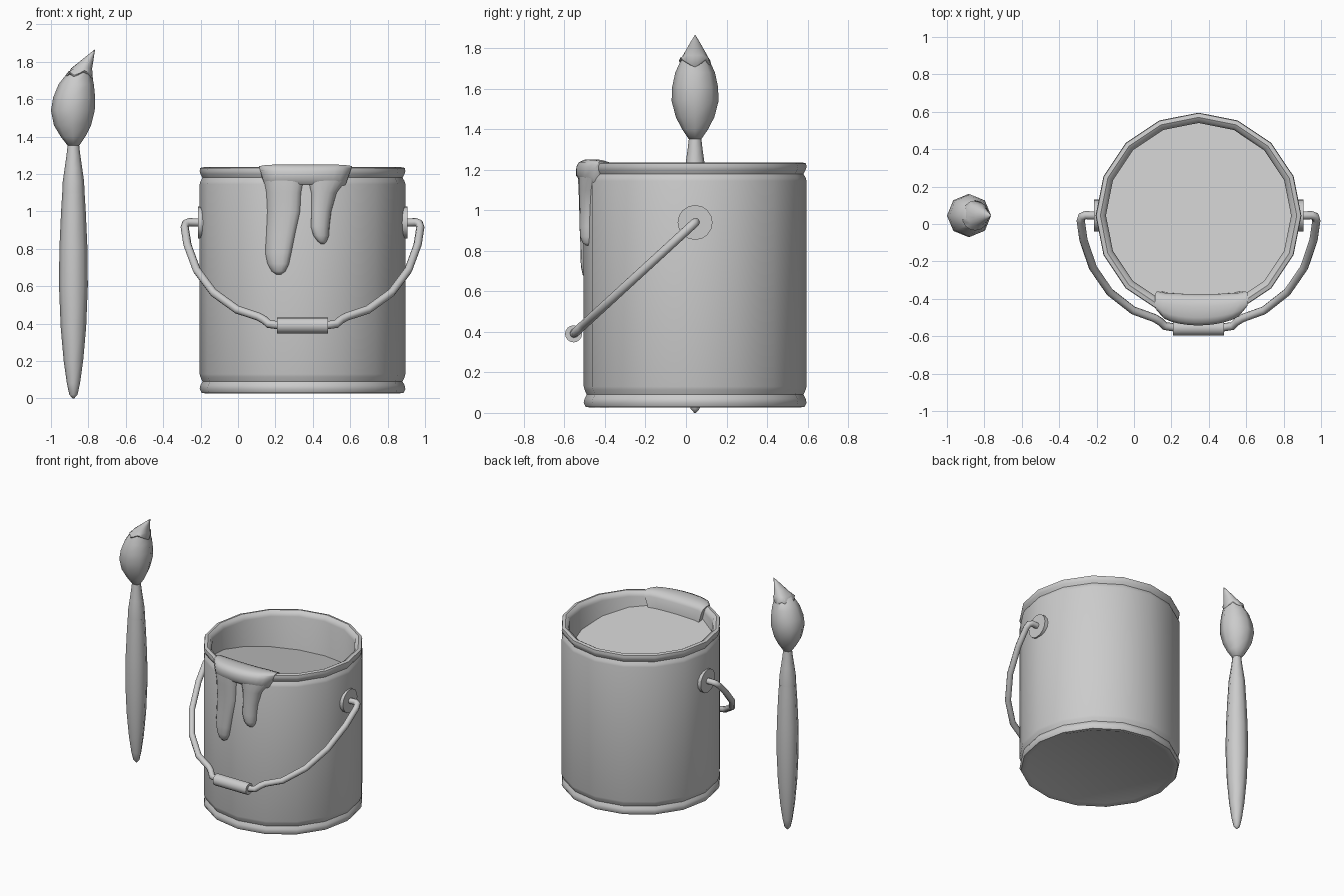
import bpy, bmesh, math
from mathutils import Vector, Matrix

if "Cube" in bpy.data.objects:
    bpy.data.objects.remove(bpy.data.objects["Cube"])

CX, CY = 0.345, 0.045      # bucket axis
BX = -0.88                 # brush axis


def finish(name, bm, angle=40):
    bmesh.ops.remove_doubles(bm, verts=bm.verts, dist=1e-5)
    bmesh.ops.recalc_face_normals(bm, faces=bm.faces)
    me = bpy.data.meshes.new(name)
    bm.to_mesh(me)
    bm.free()
    for p in me.polygons:
        p.use_smooth = True
    me.set_sharp_from_angle(angle=math.radians(angle))
    ob = bpy.data.objects.new(name, me)
    bpy.context.collection.objects.link(ob)
    return ob


def loft(bm, rings, cap=True):
    """Skin closed rings of equal point count."""
    vs = [[bm.verts.new(p) for p in r] for r in rings]
    n = len(vs[0])
    for a, b in zip(vs, vs[1:]):
        for i in range(n):
            j = (i + 1) % n
            bm.faces.new((a[i], a[j], b[j], b[i]))
    if cap:
        bm.faces.new(vs[0])
        bm.faces.new(vs[-1])


def ring(cx, cy, z, rx, ry, n, wave=None):
    out = []
    for i in range(n):
        a = 2 * math.pi * i / n
        dz = wave[i % len(wave)] if wave else 0
        out.append((cx + rx * math.cos(a), cy + ry * math.sin(a), z + dz))
    return out


def lathe(name, profile, cx, cy, n, angle=40):
    bm = bmesh.new()
    loft(bm, [ring(cx, cy, z, r, r, n) for r, z in profile])
    return finish(name, bm, angle)


def cyl_x(name, x, y, z, r, length, n=16):
    bm = bmesh.new()
    m = Matrix.Translation((x, y, z)) @ Matrix.Rotation(math.pi / 2, 4, 'Y')
    bmesh.ops.create_cone(bm, cap_ends=True, segments=n, radius1=r, radius2=r, depth=length, matrix=m)
    return finish(name, bm)


# Bucket shell with rolled rims
lathe("bucket", [(0.50, 0.035), (0.52, 0.027), (0.54, 0.03), (0.55, 0.05), (0.546, 0.07), (0.535, 0.09),
                 (0.546, 0.115), (0.55, 0.13), (0.55, 1.145), (0.546, 1.16), (0.535, 1.18), (0.546, 1.2),
                 (0.55, 1.215), (0.547, 1.232), (0.525, 1.237), (0.505, 1.225), (0.495, 1.2),
                 (0.495, 0.06)], CX, CY, 16)

# Tilted paint surface
bm = bmesh.new()
bm.faces.new([bm.verts.new((x, y, 1.045 - 0.21 * (y - CY))) for x, y, z in ring(CX, CY, 0, 0.497, 0.497, 16)])
finish("paint_surface", bm)

# Handle ears, wire and grip
for s, side in ((-1, "left"), (1, "right")):
    cyl_x("ear_" + side, CX + s * 0.543, CY, 0.94, 0.086, 0.034)
half = [(0.54, 0.94), (0.605, 0.942), (0.625, 0.935), (0.63, 0.915), (0.615, 0.82), (0.565, 0.685), (0.475, 0.565),
        (0.35, 0.475), (0.235, 0.437), (0.205, 0.42), (0.18, 0.398), (0.12, 0.39)]
path = [(-d, z) for d, z in half] + [(d, z) for d, z in reversed(half)]
cu = bpy.data.curves.new("handle_wire", 'CURVE')
cu.dimensions = '3D'
cu.bevel_depth = 0.022
cu.bevel_resolution = 2
cu.use_fill_caps = True
sp = cu.splines.new('POLY')
sp.points.add(len(path) - 1)
for p, (d, z) in zip(sp.points, path):
    p.co = (CX + d, CY + (z - 0.94) * 1.09, z, 1)
sp.use_smooth = True
bpy.context.collection.objects.link(bpy.data.objects.new("handle_wire", cu))
cyl_x("handle_grip", CX, CY - 0.6, 0.39, 0.042, 0.275)


# Paint running over the rim
def front_y(x, r):
    return CY - math.sqrt(r * r - (x - CX) ** 2)


def drip(bm, rows, n=8):
    """Rows of (z, left, right, thickness) wrapped on the bucket wall."""
    rings = []
    for z, xl, xr, t in rows:
        us = [-math.cos(math.pi * i / n) for i in range(n + 1)]
        xs = [(xl + xr) / 2 + u * (xr - xl) / 2 for u in us]
        front = [(x, front_y(x, 0.535 + t * math.sqrt(max(0, 1 - abs(u) ** 3))), z) for x, u in zip(xs, us)]
        back = [(x, front_y(x, 0.53), z) for x in reversed(xs)]
        rings.append(front + back)
    loft(bm, rings)


bm = bmesh.new()
drip(bm, [(1.22, 0.115, 0.38, 0.045), (1.16, 0.135, 0.355, 0.048), (1.1, 0.148, 0.341, 0.045),
          (1.0, 0.153, 0.336, 0.042), (0.88, 0.148, 0.308, 0.04), (0.78, 0.142, 0.287, 0.042),
          (0.72, 0.155, 0.274, 0.04), (0.68, 0.178, 0.255, 0.032), (0.662, 0.205, 0.23, 0.015)])
drip(bm, [(1.22, 0.35, 0.605, 0.045), (1.16, 0.375, 0.58, 0.048), (1.1, 0.39, 0.53, 0.045),
          (1.0, 0.392, 0.5, 0.042), (0.92, 0.388, 0.49, 0.042), (0.87, 0.402, 0.487, 0.04),
          (0.84, 0.425, 0.475, 0.03), (0.826, 0.443, 0.462, 0.015)])
# saddle over the rim: (blend from outside to inside, z)
rings = []
for i in range(13):
    u = -1 + i / 6
    k = math.sqrt(max(0, 1 - abs(u) ** 6))          # swell, closing at the ends
    pts = []
    for f, z in [(0.12, 1.145), (0, 1.17), (0, 1.215), (0.08, 1.238), (0.25, 1.25), (0.6, 1.25),
                 (0.88, 1.24), (1, 1.215), (1, 1.1), (0.7, 1.1), (0.65, 1.2), (0.3, 1.2)]:
        drop = 1.25 - z
        xl, xr = 0.112 + 0.3 * drop, 0.61 - 0.35 * drop
        x = (xl + xr) / 2 + u * (xr - xl) / 2
        yo = front_y(x, 0.555 + 0.032 * k)
        yi = min(-0.36 - 0.02 * k, front_y(x, 0.44))if abs(u) > .9 else -0.375 + 0.01 * u * u
        pts.append((x, yo + f * (yi - yo), z - 0.008 * (1 - k)))
    rings.append(pts)
loft(bm, rings)
finish("paint_drip", bm, 60)

# Brush
lathe("brush_handle", [(0.004, 0), (0.022, 0.02), (0.035, 0.08), (0.052, 0.2), (0.068, 0.38), (0.077, 0.6),
                       (0.075, 0.8), (0.066, 1.0), (0.06, 1.095)], BX, CY, 8, 60)
lathe("brush_ferrule", [(0.06, 1.093), (0.057, 1.16), (0.047, 1.23), (0.037, 1.3), (0.03, 1.36)], BX, CY, 8, 60)

bm = bmesh.new()
loft(bm, [ring(cx, CY, z, rx, ry, 8) for cx, z, rx, ry in
          [(-0.88, 1.35, 0.03, 0.03), (-0.882, 1.4, 0.066, 0.064), (-0.885, 1.46, 0.099, 0.095),
           (-0.883, 1.54, 0.117, 0.116), (-0.876, 1.61, 0.112, 0.113), (-0.865, 1.68, 0.094, 0.098),
           (-0.845, 1.75, 0.06, 0.066)]])
finish("brush_bristles", bm, 60)

# Wet tip with a wavy lower edge
bm = bmesh.new()
wave = [-0.02, 0.005, 0.025, 0, -0.01, 0.015, 0.0, -0.015, -0.025, 0.005, 0.02, 0.0, 0.01, 0.025, 0.015, 0.0]
loft(bm, [ring(cx, CY, z, rx, ry, 16, w) for cx, z, rx, ry, w in
          [(-0.852, 1.72, 0.068, 0.076, wave), (-0.849, 1.728, 0.073, 0.08, wave),
           (-0.836, 1.765, 0.056, 0.06, None), (-0.811, 1.8, 0.037, 0.04, None),
           (-0.787, 1.835, 0.018, 0.02, None), (-0.765, 1.866, 0.001, 0.001, None)]])
finish("brush_paint_tip", bm, 60)
